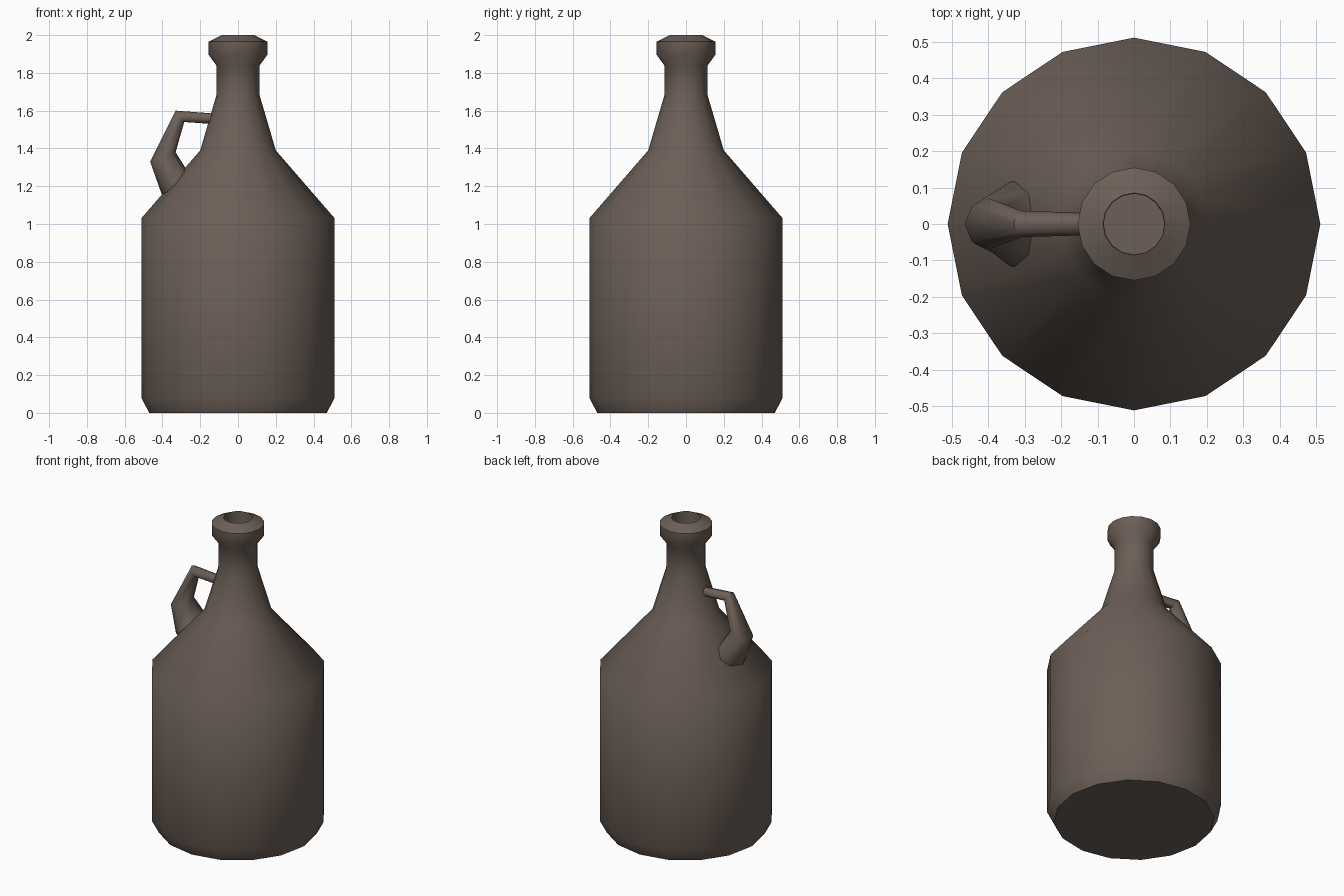
import bpy, bmesh, math
from mathutils import Vector

if "Cube" in bpy.data.objects:
    bpy.data.objects.remove(bpy.data.objects["Cube"])


def finish(name, bm, angle):
    bmesh.ops.recalc_face_normals(bm, faces=bm.faces)
    mesh = bpy.data.meshes.new(name)
    bm.to_mesh(mesh)
    bm.free()
    ob = bpy.data.objects.new(name, mesh)
    bpy.context.collection.objects.link(ob)
    mat = bpy.data.materials.get("brown_glaze") or bpy.data.materials.new("brown_glaze")
    mat.diffuse_color = (0.15, 0.115, 0.095, 1)
    mat.use_nodes = True
    mat.node_tree.nodes["Principled BSDF"].inputs["Base Color"].default_value = mat.diffuse_color
    mesh.materials.append(mat)
    bpy.ops.object.select_all(action='DESELECT')
    ob.select_set(True)
    bpy.context.view_layer.objects.active = ob
    bpy.ops.object.shade_smooth_by_angle(angle=math.radians(angle))
    return ob


def loft(name, rings, angle):
    # Bridge successive rings of points and cap both ends
    bm = bmesh.new()
    loops = [[bm.verts.new(p) for p in ring] for ring in rings]
    n = len(loops[0])
    for a, b in zip(loops, loops[1:]):
        for i in range(n):
            j = (i + 1) % n
            bm.faces.new((a[i], a[j], b[j], b[i]))
    bm.faces.new(loops[0])
    bm.faces.new(loops[-1])
    return finish(name, bm, angle)


def circle(r, z, n=16):
    return [(r * math.cos(math.tau * i / n), r * math.sin(math.tau * i / n), z)
            for i in range(n)]


def section(outer, inner, half_width, n=8):
    # Elliptical handle section spanning two points in the xz plane
    o, i = Vector((outer[0], 0, outer[1])), Vector((inner[0], 0, inner[1]))
    mid, half = (o + i) / 2, (o - i) / 2
    return [mid + half * math.cos(math.tau * k / n)
            + Vector((0, half_width * math.sin(math.tau * k / n), 0)) for k in range(n)]


# Bottle body, shoulder, neck, lip and hollow mouth
profile = [(0.47, 0), (0.512, 0.08), (0.512, 1.03), (0.2, 1.39), (0.115, 1.68),
           (0.115, 1.84), (0.155, 1.895), (0.155, 1.965), (0.085, 2.0),
           (0.083, 1.7)]
loft("jug_body", [circle(r, z) for r, z in profile], 60)

# Tapered loop handle, ends sunk into the neck and shoulder
sections = [((-0.10, 1.583), (-0.10, 1.527), 0.03),
            ((-0.33, 1.60), (-0.285, 1.54), 0.036),
            ((-0.465, 1.33), (-0.33, 1.38), 0.07),
            ((-0.405, 1.16), (-0.28, 1.30), 0.115),
            ((-0.375, 1.13), (-0.255, 1.27), 0.12)]
loft("handle", [section(*s) for s in sections], 60)
